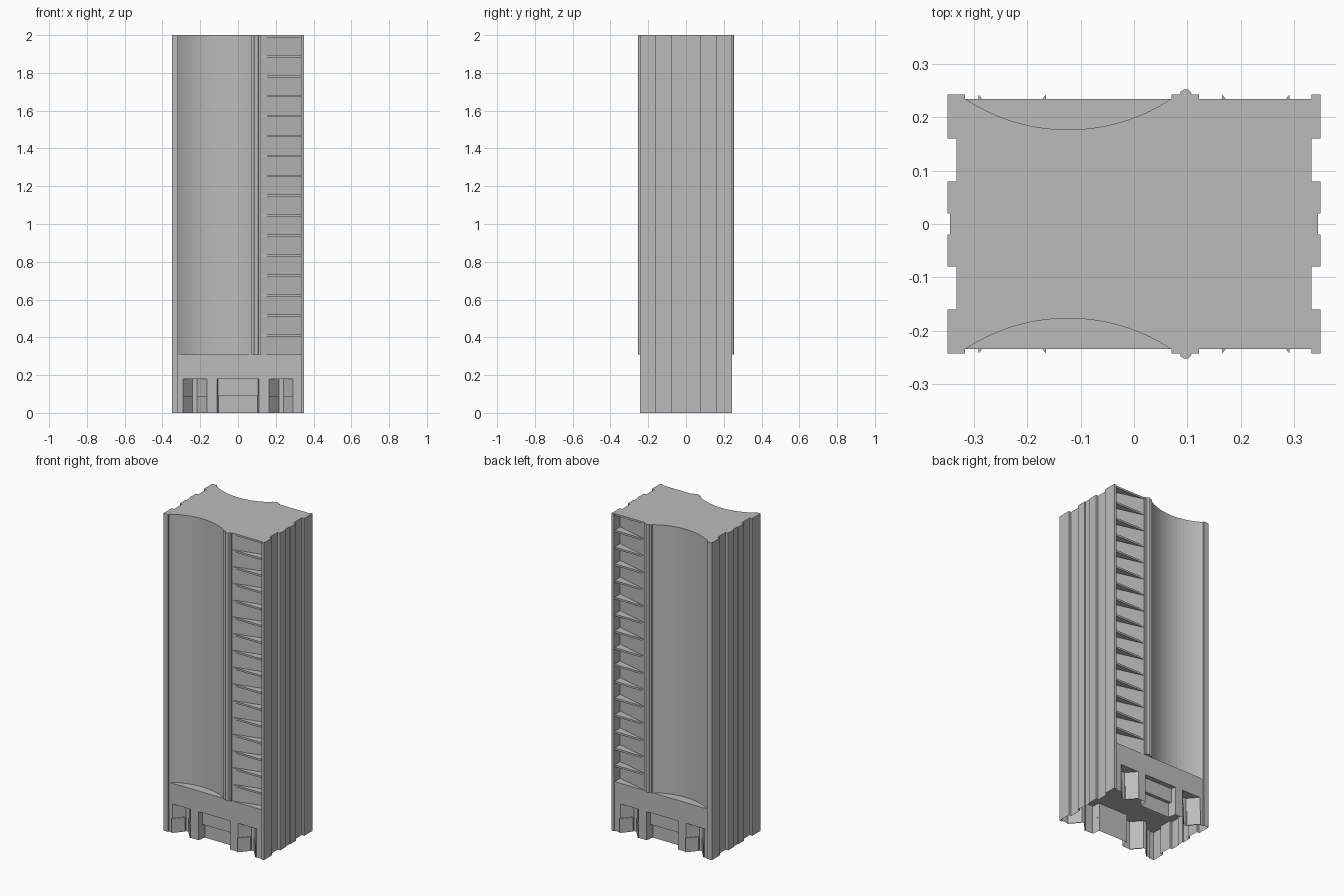
import bpy, bmesh, math

cube = bpy.data.objects.get("Cube")
if cube:
    bpy.data.objects.remove(cube, do_unlink=True)

GREY = (0.5, 0.5, 0.5, 1.0)
concrete = bpy.data.materials.new("concrete_grey")
concrete.use_nodes = True
concrete.diffuse_color = GREY
concrete.node_tree.nodes["Principled BSDF"].inputs["Base Color"].default_value = GREY

HEIGHT, LEDGE, SOFFIT = 2.0, 0.31, 0.18
FACE, PIER = -0.235, -0.243          # facade plane and pier plane


def prism(name, outline, z0, z1, caps=True):
    """Extrude a plan outline between two heights."""
    bm = bmesh.new()
    low = [bm.verts.new((x, y, z0)) for x, y in outline]
    high = [bm.verts.new((x, y, z1)) for x, y in outline]
    n = len(outline)
    for i in range(n):
        j = (i + 1) % n
        bm.faces.new((low[i], low[j], high[j], high[i]))
    if caps:
        bm.faces.new(high)
        bm.faces.new(low[::-1])
        bmesh.ops.recalc_face_normals(bm, faces=bm.faces)
    mesh = bpy.data.meshes.new(name)
    bm.to_mesh(mesh)
    bm.free()
    mesh.materials.append(concrete)
    obj = bpy.data.objects.new(name, mesh)
    bpy.context.collection.objects.link(obj)
    return obj


def both_facades(name, outline, z0, z1):
    """Same detail on the front and, mirrored, on the back."""
    prism("front_" + name, outline, z0, z1)
    prism("back_" + name, [(x, -y) for x, y in reversed(outline)], z0, z1)


def full_plan(front):
    """Close a front profile with the notched sides and mirrored back."""
    notches = [(0.35, -0.16), (0.333, -0.16), (0.333, -0.08),
               (0.35, -0.08), (0.35, -0.02), (0.345, -0.02)]
    right = notches + [(x, -y) for x, y in reversed(notches)]
    back = [(x, -y) for x, y in reversed(front)]
    left = [(-x, y) for x, y in reversed(right)]
    return front + right + back + left


# Tower: concave bay, round-nosed rib, slanted balcony wall
left_pier = [(-0.35, PIER), (-0.317, PIER), (-0.317, FACE)]
right_pier = [(0.333, FACE), (0.333, PIER), (0.35, PIER)]

x0, x1, sag = -0.317, 0.07, 0.058
half = (x1 - x0) / 2
radius = (half ** 2 + sag ** 2) / (2 * sag)
sweep = math.asin(half / radius)
STEPS = 18
bay = []
for i in range(1, STEPS):
    a = sweep * (2 * i / STEPS - 1)
    bay.append(((x0 + x1) / 2 + radius * math.sin(a),
                FACE + sag - radius * (1 - math.cos(a))))

nose = [(0.097 - 0.011 * math.cos(math.pi * i / 6),
         PIER - 0.01 * math.sin(math.pi * i / 6)) for i in range(7)]
rib = [(x1, FACE), (x1, PIER)] + nose + [(0.122, PIER), (0.122, FACE)]
recess = (0.333, FACE + 0.055)
prism("tower", full_plan(left_pier + bay + rib + [recess] + right_pier),
      LEDGE, HEIGHT)

# Wedge-shaped balcony slabs
FLOORS = 16
step = (HEIGHT - LEDGE) / FLOORS
for i in range(1, FLOORS + 1):
    top = LEDGE + i * step
    both_facades(f"balcony_slab_{i}", [(0.122, FACE), (0.333, FACE), recess],
                 top - 0.012, top)

# Fascia band above the entrances
prism("fascia", full_plan(left_pier + right_pier), SOFFIT, LEDGE)


# Ground floor walls with three splayed portals
def portal(a, b, splay, depth):
    return [(a, FACE), (a + splay, FACE + depth),
            (b - splay, FACE + depth), (b, FACE)]


side_left = portal(-0.292, -0.165, 0.052, 0.06)
centre = portal(-0.11, 0.11, 0.008, 0.05)
side_right = [(-x, y) for x, y in reversed(side_left)]
prism("ground_walls",
      full_plan(left_pier + side_left + centre + side_right + right_pier),
      0, SOFFIT, caps=False)

# Lower panels on the splayed portal walls
for label, pts in (("left", side_left), ("right", side_right)):
    for k, (p, q) in enumerate((pts[:2], pts[2:])):
        strip = [p, q, (q[0], q[1] - 0.008), (p[0], p[1] - 0.008)]
        both_facades(f"{label}_portal_panel_{k + 1}", strip, 0, 0.09)

# Lintel panel over the central entrance
lintel = [(-0.108, FACE + 0.03), (0.108, FACE + 0.03),
          (0.102, FACE + 0.05), (-0.102, FACE + 0.05)]
both_facades("entrance_lintel", lintel, 0.09, SOFFIT)
